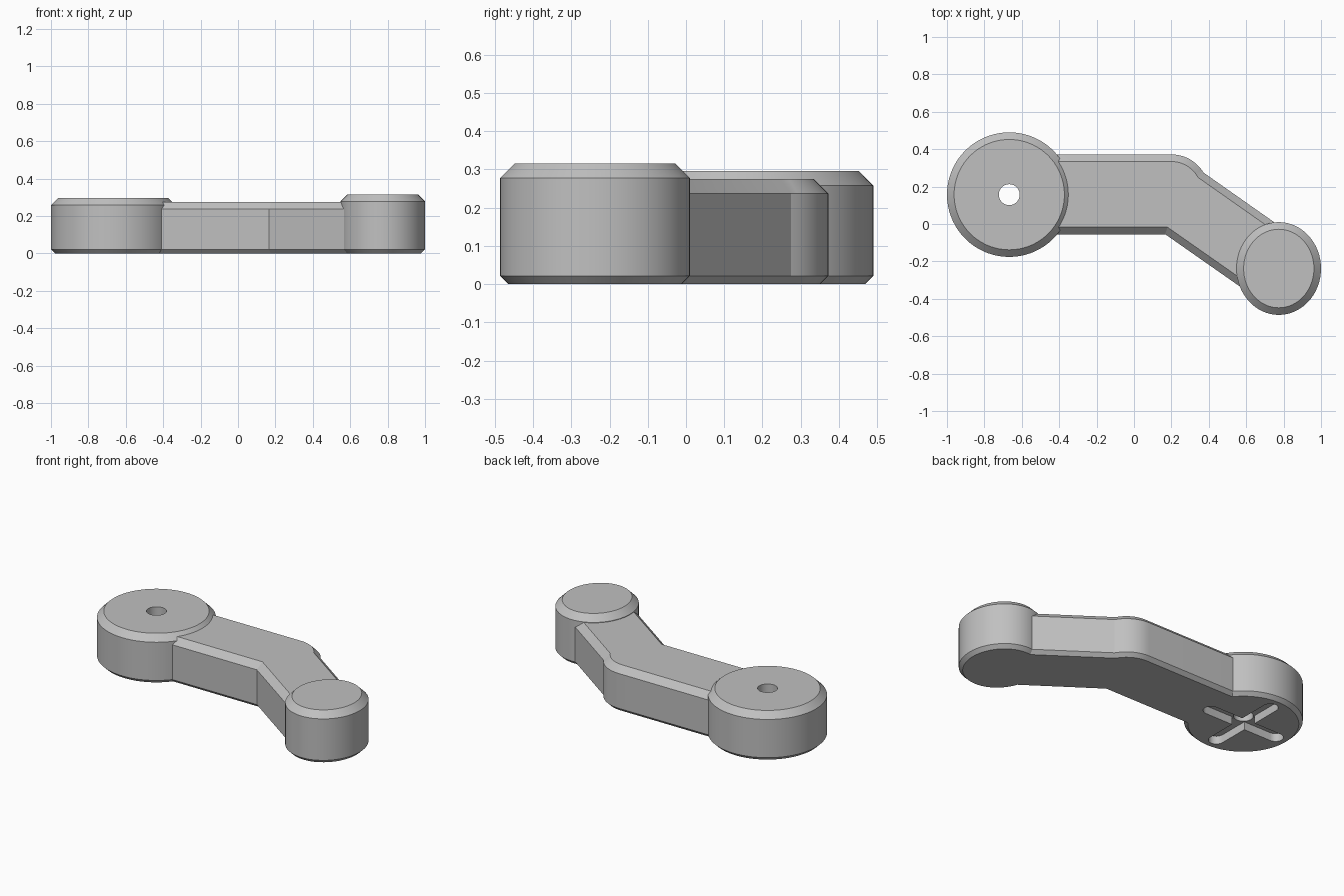
import bpy, bmesh
from math import sin, cos, pi, radians
from mathutils import Vector

old = bpy.data.objects.get("Cube")
if old:
    bpy.data.objects.remove(old, do_unlink=True)

grey = bpy.data.materials.new("plain grey")
grey.use_nodes = True
colour = (0.53, 0.53, 0.53, 1)
grey.diffuse_color = colour
grey.node_tree.nodes["Principled BSDF"].inputs["Base Color"].default_value = colour


def arc(cx, cy, rx, ry, start, end, steps, closed=False):
    """Points along an elliptical arc, in degrees."""
    angles = [radians(start + (end - start) * i / steps) for i in range(steps + (not closed))]
    return [Vector((cx + rx * cos(a), cy + ry * sin(a))) for a in angles]


def inset(points, d):
    """Move a counter-clockwise outline inwards with mitred corners."""
    result = []
    for i, p in enumerate(points):
        a = (p - points[i - 1]).normalized()
        b = (points[(i + 1) % len(points)] - p).normalized()
        na, nb = Vector((-a.y, a.x)), Vector((-b.y, b.x))
        result.append(p + (na + nb) * d / (1 + na.dot(nb)))
    return result


def solid(name, points, levels):
    """Stack (height, inset) levels of one outline into a closed solid."""
    bm = bmesh.new()
    rings = [[bm.verts.new((p.x, p.y, z)) for p in inset(points, d)] for z, d in levels]
    bm.faces.new(rings[0][::-1])
    bm.faces.new(rings[-1])
    n = len(points)
    for low, high in zip(rings, rings[1:]):
        for i in range(n):
            j = (i + 1) % n
            bm.faces.new((low[i], low[j], high[j], high[i]))
    mesh = bpy.data.meshes.new(name)
    bm.to_mesh(mesh)
    bm.free()
    mesh.materials.append(grey)
    obj = bpy.data.objects.new(name, mesh)
    bpy.context.collection.objects.link(obj)
    return obj


def chamfered(name, points, height):
    return solid(name, points, [(0, 0.022), (0.022, 0), (height - 0.038, 0), (height, 0.038)])


# Round hub, oval knob and bent arm
HX, HY = -0.667, 0.157
hub = chamfered("hub", arc(HX, HY, 0.333, 0.333, 0, 360, 72, True), 0.296)
knob = chamfered("knob", arc(0.774, -0.238, 0.226, 0.248, 0, 360, 64, True), 0.316)
outline = [Vector(p) for p in ((-0.5, -0.055), (0.167, -0.055), (0.7, -0.428), (0.85, -0.061))]
outline += arc(0.2, 0.172, 0.2, 0.2, 31, 90, 10) + [Vector((-0.5, 0.372))]
arm = chamfered("arm", outline, 0.275)

# Cutters: through hole and crossed round-ended slots underneath
reach, r, depth = 0.235, 0.045, 0.05
slot_x = arc(HX + reach, HY, r, r, -90, 90, 12) + arc(HX - reach, HY, r, r, 90, 270, 12)
slot_y = arc(HX, HY + reach, r, r, 0, 180, 12) + arc(HX, HY - reach, r, r, 180, 360, 12)
cutters = [
    solid("hole_cutter", arc(HX, HY, 0.056, 0.056, 0, 360, 32, True), [(-0.1, 0), (0.5, 0)]),
    solid("slot_cutter_x", slot_x, [(-0.1, 0), (depth, 0)]),
    solid("slot_cutter_y", slot_y, [(-0.1, 0), (depth, 0)]),
]


def cut(obj, tools):
    bpy.context.view_layer.objects.active = obj
    for tool in tools:
        tool.hide_render = True
        mod = obj.modifiers.new("cut", "BOOLEAN")
        mod.operation = "DIFFERENCE"
        mod.solver = "EXACT"
        mod.object = tool
        bpy.ops.object.modifier_apply(modifier=mod.name)


cut(hub, cutters)
cut(arm, cutters[1:2])
for tool in cutters:
    bpy.data.objects.remove(tool, do_unlink=True)

# Smooth round walls, keep chamfer edges crisp
bpy.ops.object.select_all(action="DESELECT")
for obj in (hub, knob, arm):
    obj.select_set(True)
bpy.context.view_layer.objects.active = hub
bpy.ops.object.shade_smooth_by_angle(angle=radians(20))
